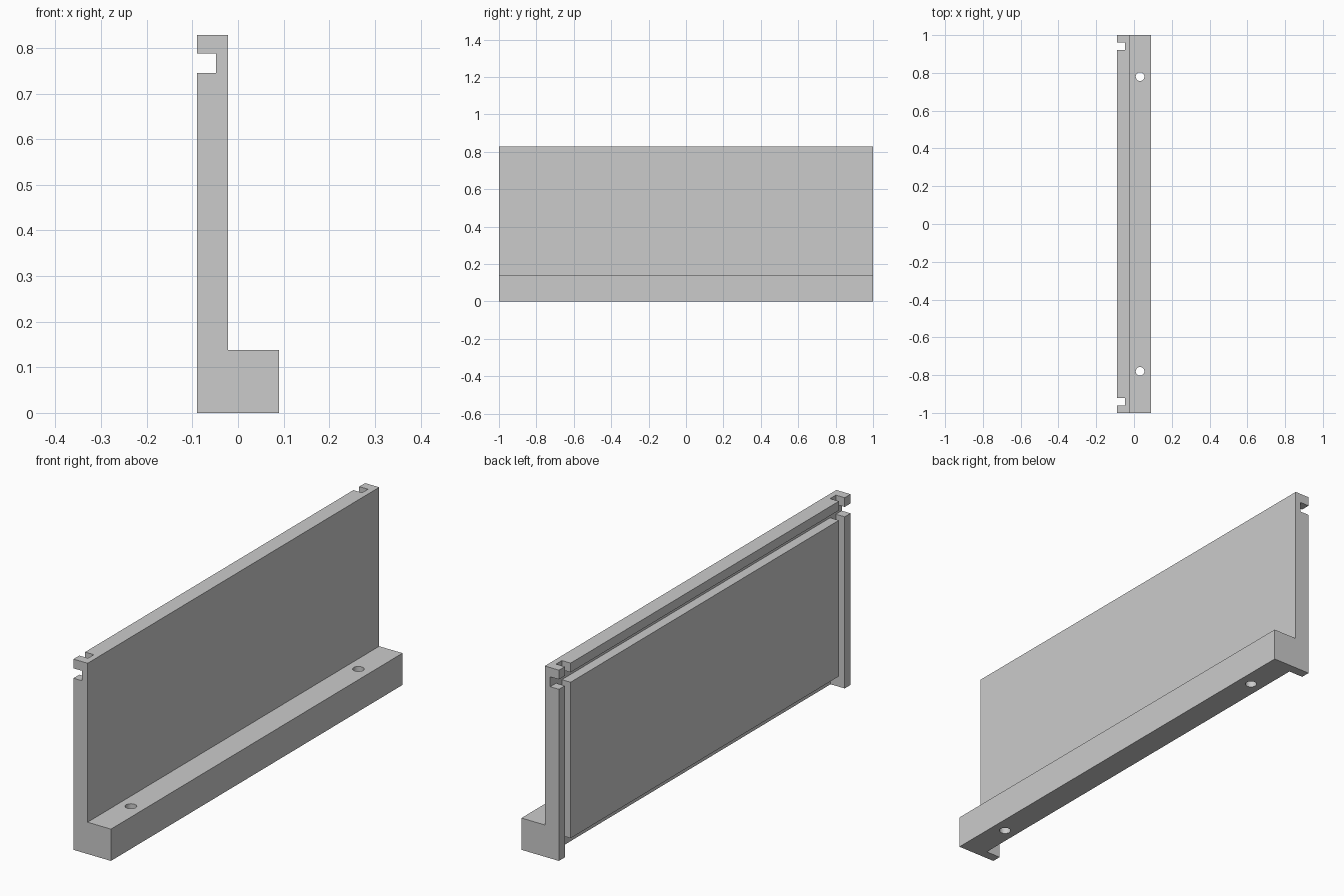
import bpy
import bmesh

if "Cube" in bpy.data.objects:
    bpy.data.objects.remove(bpy.data.objects["Cube"], do_unlink=True)

# Main dimensions
BACK, WALL_FRONT, FOOT_FRONT = -0.09, -0.022, 0.09
TOP, FOOT_TOP = 0.828, 0.138
GROOVE_X = -0.048
OVER = 0.05

grey = bpy.data.materials.new("plain grey")
grey.use_nodes = True
colour = (0.6, 0.6, 0.6, 1)
grey.diffuse_color = colour
grey.node_tree.nodes["Principled BSDF"].inputs["Base Color"].default_value = colour


def add_object(name, bm):
    bmesh.ops.recalc_face_normals(bm, faces=bm.faces)
    mesh = bpy.data.meshes.new(name)
    bm.to_mesh(mesh)
    bm.free()
    mesh.materials.append(grey)
    obj = bpy.data.objects.new(name, mesh)
    bpy.context.collection.objects.link(obj)
    return obj


def box(name, x, y, z):
    bm = bmesh.new()
    bmesh.ops.create_cube(bm, size=1)
    for v in bm.verts:
        v.co = [r[0] if c < 0 else r[1] for c, r in zip(v.co, (x, y, z))]
    return add_object(name, bm)


def cylinder(name, x, y, radius):
    bm = bmesh.new()
    bmesh.ops.create_cone(bm, cap_ends=True, segments=32, radius1=radius,
                          radius2=radius, depth=0.5)
    bmesh.ops.translate(bm, verts=bm.verts, vec=(x, y, 0.07))
    return add_object(name, bm)


# L-shaped wall and foot, extruded along its length
outline = [(BACK, 0), (FOOT_FRONT, 0), (FOOT_FRONT, FOOT_TOP),
           (WALL_FRONT, FOOT_TOP), (WALL_FRONT, TOP), (BACK, TOP)]
bm = bmesh.new()
face = bm.faces.new([bm.verts.new((x, -1, z)) for x, z in outline])
ext = bmesh.ops.extrude_face_region(bm, geom=[face])
bmesh.ops.translate(bm, vec=(0, 2, 0),
                    verts=[g for g in ext["geom"] if isinstance(g, bmesh.types.BMVert)])
panel = add_object("wall_panel_with_foot", bm)

# Long groove under the top edge, and the rebate below the panel between the posts
outside = BACK - OVER
cutters = [
    box("top_groove_cutter", (outside, GROOVE_X), (-1 - OVER, 1 + OVER), (0.745, 0.788)),
    box("bottom_rebate_cutter", (outside, WALL_FRONT), (-0.96, 0.96), (-OVER, 0.068)),
]
# Upright end grooves and screw holes, mirrored
for side in (-1, 1):
    cutters.append(box("end_groove_cutter", (outside, GROOVE_X),
                       sorted((side * 0.92, side * 0.96)), (-OVER, TOP + OVER)))
    cutters.append(cylinder("screw_hole_cutter", 0.032, side * 0.78, 0.023))

for cutter in cutters:
    cutter.hide_render = True
    mod = panel.modifiers.new(cutter.name, "BOOLEAN")
    mod.operation = "DIFFERENCE"
    mod.solver = "EXACT"
    mod.object = cutter

# Bake the cuts and drop the cutters
depsgraph = bpy.context.evaluated_depsgraph_get()
final = bpy.data.meshes.new_from_object(panel.evaluated_get(depsgraph))
panel.modifiers.clear()
panel.data = final
for cutter in cutters:
    bpy.data.objects.remove(cutter, do_unlink=True)

# Smooth hole walls, crisp edges elsewhere
bpy.ops.object.select_all(action="DESELECT")
panel.select_set(True)
bpy.context.view_layer.objects.active = panel
bpy.ops.object.shade_smooth_by_angle()
